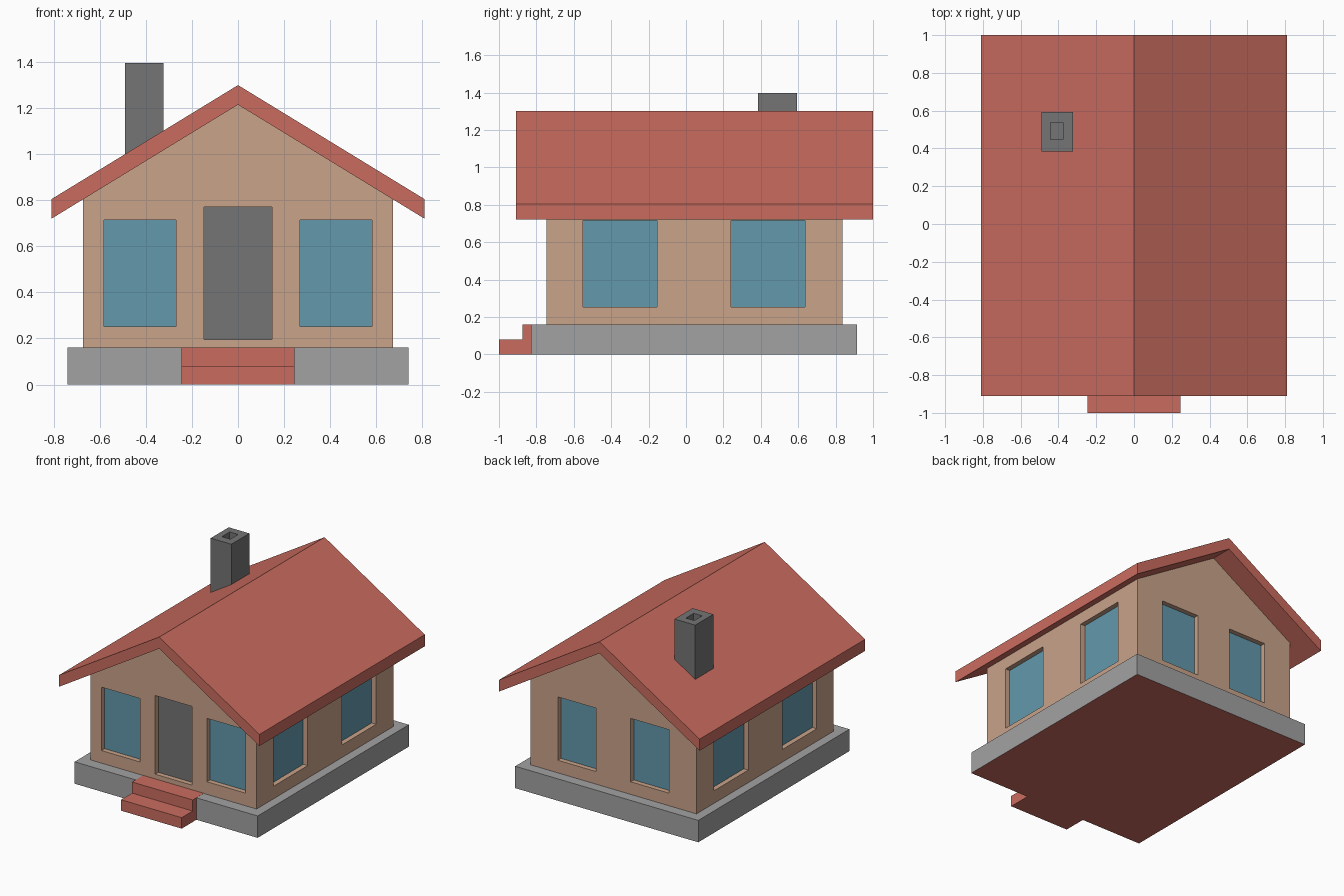
import bpy, bmesh
from mathutils import Vector

if "Cube" in bpy.data.objects:
    bpy.data.objects.remove(bpy.data.objects["Cube"])


def material(name, r, g, b):
    lin = [(c / 255 / 12.92) if c < 10 else ((c / 255 + 0.055) / 1.055) ** 2.4 for c in (r, g, b)]
    m = bpy.data.materials.new(name)
    m.diffuse_color = (*lin, 1)
    m.use_nodes = True
    m.node_tree.nodes["Principled BSDF"].inputs["Base Color"].default_value = m.diffuse_color
    return m


RED = material("red_tile", 202, 108, 95)
TAN = material("tan_plaster", 201, 163, 138)
BLUE = material("blue_glass", 98, 152, 172)
DARK = material("dark_grey", 117, 117, 117)
GREY = material("light_grey", 162, 162, 162)


def prism(name, pts, axis, lo, hi, mat):
    """Extrude a profile along x (pts are y,z) or along y (pts are x,z)."""
    bm = bmesh.new()
    place = (lambda p, t: (t, p[0], p[1])) if axis == 'x' else (lambda p, t: (p[0], t, p[1]))
    face = bm.faces.new([bm.verts.new(place(p, lo)) for p in pts])
    ext = bmesh.ops.extrude_face_region(bm, geom=[face])
    shift = Vector(place((0, 0), hi - lo))
    bmesh.ops.translate(bm, vec=shift, verts=[v for v in ext['geom'] if isinstance(v, bmesh.types.BMVert)])
    bmesh.ops.recalc_face_normals(bm, faces=bm.faces)
    me = bpy.data.meshes.new(name)
    bm.to_mesh(me)
    bm.free()
    me.materials.append(mat)
    ob = bpy.data.objects.new(name, me)
    bpy.context.collection.objects.link(ob)
    return ob


def box(name, x, y, z, mat):
    pts = [(x[0], z[0]), (x[1], z[0]), (x[1], z[1]), (x[0], z[1])]
    return prism(name, pts, 'y', y[0], y[1], mat)


def cut(ob, x, y, z):
    """Subtract a box from an object."""
    cutter = box("cutter", x, y, z, ob.data.materials[0])
    mod = ob.modifiers.new("cut", 'BOOLEAN')
    mod.operation, mod.solver, mod.object = 'DIFFERENCE', 'EXACT', cutter
    bpy.context.view_layer.update()
    me = bpy.data.meshes.new_from_object(ob.evaluated_get(bpy.context.evaluated_depsgraph_get()))
    ob.modifiers.clear()
    ob.data = me
    bpy.data.objects.remove(cutter)


# Foundation slab, red underneath
base = box("foundation", (-0.74, 0.74), (-0.83, 0.915), (0, 0.16), GREY)
base.data.materials.append(RED)
for f in base.data.polygons:
    if f.normal.z < -0.5:
        f.material_index = 1

# Entrance steps, the upper tread reaching back to the wall
prism("front_steps", [(-1, 0), (-1, 0.08), (-0.873, 0.08), (-0.873, 0.161), (-0.74, 0.161),
                      (-0.74, 0.15), (-0.825, 0.15), (-0.825, 0)], 'x', -0.245, 0.245, RED)

# Gabled walls
WX, Y0, Y1 = 0.672, -0.745, 0.838
walls = prism("walls", [(-WX, 0.15), (WX, 0.15), (WX, 0.81), (0, 1.222), (-WX, 0.81)], 'y', Y0, Y1, TAN)

# Recessed openings, each with a thin panel at the back
DEPTH, OUT, THICK = 0.042, 0.05, 0.006
WZ = (0.252, 0.715)


def opening(name, side, span, z, mat):
    if side in ('front', 'back'):
        face, d = (Y0, 1) if side == 'front' else (Y1, -1)
    else:
        face, d = (-WX, 1) if side == 'left' else (WX, -1)
    hole = sorted((face - d * OUT, face + d * DEPTH))
    pane = sorted((face + d * (DEPTH - THICK), face + d * (DEPTH + 0.003)))
    if side in ('front', 'back'):
        cut(walls, span, hole, z)
        box(name, span, pane, z, mat)
    else:
        cut(walls, hole, span, z)
        box(name, pane, span, z, mat)


opening("front_door", 'front', (-0.148, 0.148), (0.195, 0.77), DARK)
for side, spans in (('front', [(-0.582, -0.27), (0.27, 0.582)]),
                    ('back', [(-0.45, -0.14), (0.14, 0.45)]),
                    ('left', [(-0.55, -0.155), (0.24, 0.635)]),
                    ('right', [(-0.55, -0.155), (0.24, 0.635)])):
    for i, span in enumerate(spans):
        opening(f"{side}_window_{i + 1}", side, span, WZ, BLUE)

# Roof with overhanging eaves
prism("roof", [(-0.81, 0.72), (0, 1.215), (0.81, 0.72), (0.81, 0.805), (0, 1.3), (-0.81, 0.805)],
      'y', -0.91, 1.0, RED)

# Chimney with flue
chimney = box("chimney", (-0.49, -0.323), (0.385, 0.593), (0.95, 1.397), DARK)
cut(chimney, (-0.443, -0.375), (0.447, 0.537), (1.3, 1.5))
